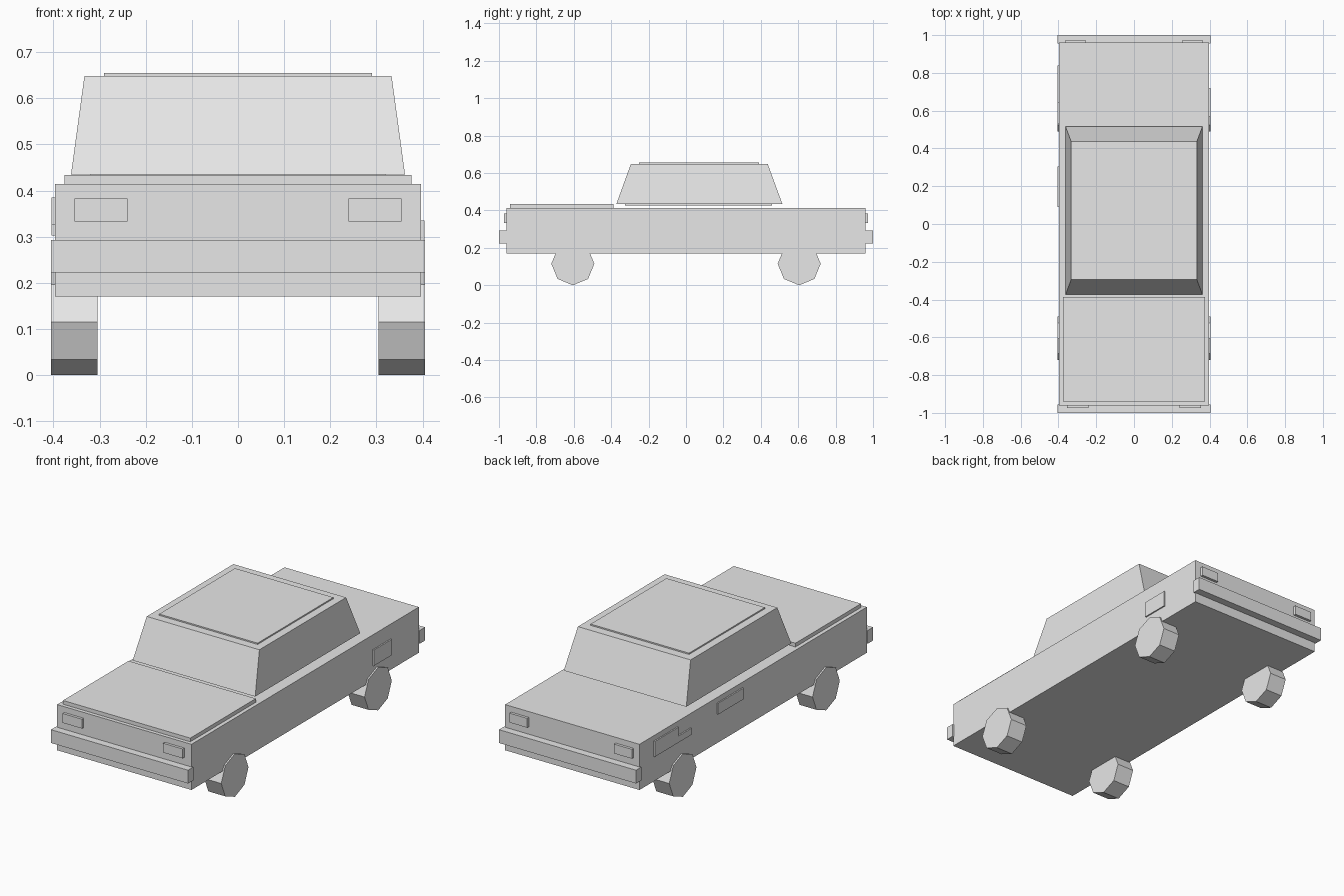
import bpy
import bmesh
import math
from mathutils import Matrix

cube = bpy.data.objects.get("Cube")
if cube:
    bpy.data.objects.remove(cube, do_unlink=True)

# One flat paint colour
paint = bpy.data.materials.new("light_grey")
paint.use_nodes = True
GREY = (0.8, 0.8, 0.8, 1.0)
paint.diffuse_color = GREY
paint.node_tree.nodes["Principled BSDF"].inputs["Base Color"].default_value = GREY


def finish(name, bm):
    bmesh.ops.recalc_face_normals(bm, faces=bm.faces)
    mesh = bpy.data.meshes.new(name)
    bm.to_mesh(mesh)
    bm.free()
    mesh.materials.append(paint)
    obj = bpy.data.objects.new(name, mesh)
    bpy.context.collection.objects.link(obj)
    return obj


def box(name, x, y, z, top_x=None, top_y=None):
    """Box between (min, max) pairs; the top may have its own extents."""
    bm = bmesh.new()
    bmesh.ops.create_cube(bm, size=1)
    for v in bm.verts:
        up = v.co.z > 0
        xs = top_x if up and top_x else x
        ys = top_y if up and top_y else y
        v.co = (xs[v.co.x > 0], ys[v.co.y > 0], z[up])
    return finish(name, bm)


def wheel(name, x, y):
    """Eight-sided wheel with a corner pointing down."""
    bm = bmesh.new()
    turn = Matrix.Translation((x, y, 0.115)) @ Matrix.Rotation(math.pi / 2, 4, "Y")
    bmesh.ops.create_cone(bm, cap_ends=True, segments=8, radius1=0.115,
                          radius2=0.115, depth=0.1, matrix=turn)
    return finish(name, bm)


# Body and bonnet
box("body", (-0.397, 0.397), (-0.96, 0.96), (0.17, 0.414))
box("bonnet", (-0.376, 0.376), (-0.94, -0.387), (0.41, 0.434))

# Tapered cabin with thin roof and floor panels
box("cabin", (-0.362, 0.362), (-0.372, 0.515), (0.435, 0.648),
    top_x=(-0.333, 0.333), top_y=(-0.295, 0.437))
box("roof_panel", (-0.291, 0.291), (-0.25, 0.39), (0.645, 0.655))
box("cabin_floor", (-0.32, 0.32), (-0.325, 0.46), (0.426, 0.437))

# Bumpers and lamps at both ends
for end, sign in (("front", -1), ("rear", 1)):
    span = sorted((sign * 0.955, sign))
    box(end + "_bumper", (-0.405, 0.405), span, (0.222, 0.293))
    inner, outer = (0.24, 0.355) if sign < 0 else (0.257, 0.362)
    for side, s in (("left", 1), ("right", -1)):
        box(f"{end}_{side}_lamp", sorted((s * inner, s * outer)),
            sorted((sign * 0.95, sign * 0.974)), (0.333, 0.383))

# Wheels
for end, y in (("front", -0.605), ("rear", 0.605)):
    for side, s in (("left", 1), ("right", -1)):
        wheel(f"{end}_{side}_wheel", s * 0.355, y)

# Raised side panels
LEFT, RIGHT = (0.39, 0.404), (-0.404, -0.39)
box("left_fuel_door", LEFT, (0.57, 0.72), (0.25, 0.335))
box("right_door_plate", RIGHT, (0.09, 0.305), (0.325, 0.385))
box("right_rear_strip", RIGHT, (0.53, 0.84), (0.303, 0.338))
box("right_rear_plate", RIGHT, (0.64, 0.84), (0.338, 0.385))
